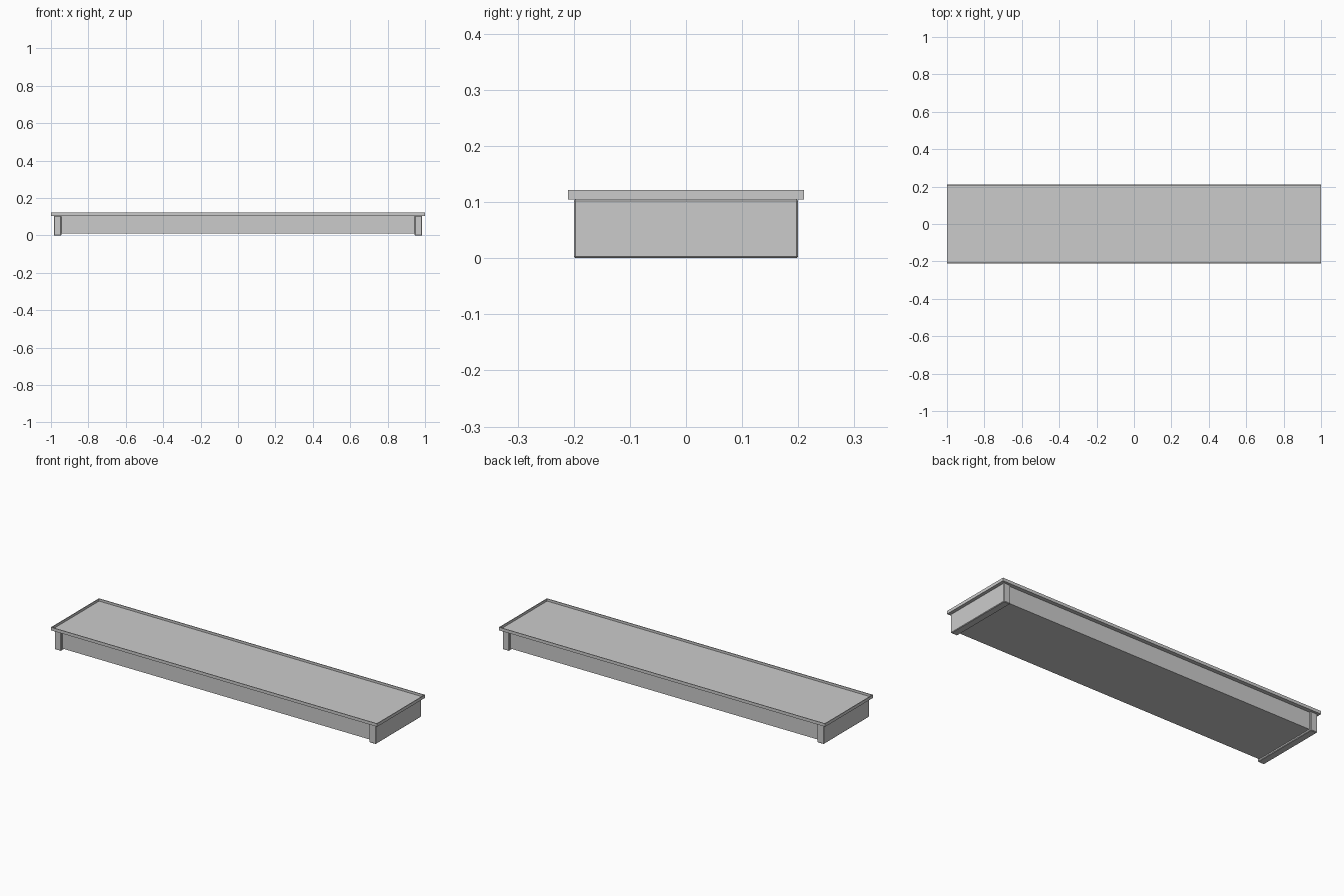
import bpy

if "Cube" in bpy.data.objects:
    bpy.data.objects.remove(bpy.data.objects["Cube"])


def box(name, x, y, z, bevel=0):
    """Box from (min, max) ranges on each axis, with optional bevelled edges."""
    bpy.ops.mesh.primitive_cube_add(
        size=1, location=[(r[0] + r[1]) / 2 for r in (x, y, z)])
    ob = bpy.context.object
    ob.name = name
    ob.scale = [r[1] - r[0] for r in (x, y, z)]
    bpy.ops.object.transform_apply(location=False, rotation=False, scale=True)
    if bevel:
        m = ob.modifiers.new("edge_bevel", 'BEVEL')
        m.width = bevel
        m.segments = 1
    return ob


# Body between the two end supports, slightly raised and inset
box("body", (-0.945, 0.945), (-0.188, 0.188), (0.01, 0.106))

# Tray floor overhanging the body
box("tray_floor", (-0.998, 0.998), (-0.208, 0.208), (0.105, 0.109))

for s, side in ((-1, "left"), (1, "right")):
    # End supports that reach the ground
    box(side + "_end_support", sorted((s * 0.945, s * 0.985)),
        (-0.2, 0.2), (0, 0.105), 0.003)
    # Thin rim along the short ends
    box(side + "_rim", sorted((s * 0.996, s * 1.0)),
        (-0.206, 0.206), (0.105, 0.122))

for s, side in ((-1, "front"), (1, "back")):
    # Thin rim along the long sides
    box(side + "_rim", (-1, 1), sorted((s * 0.206, s * 0.21)), (0.105, 0.122))
